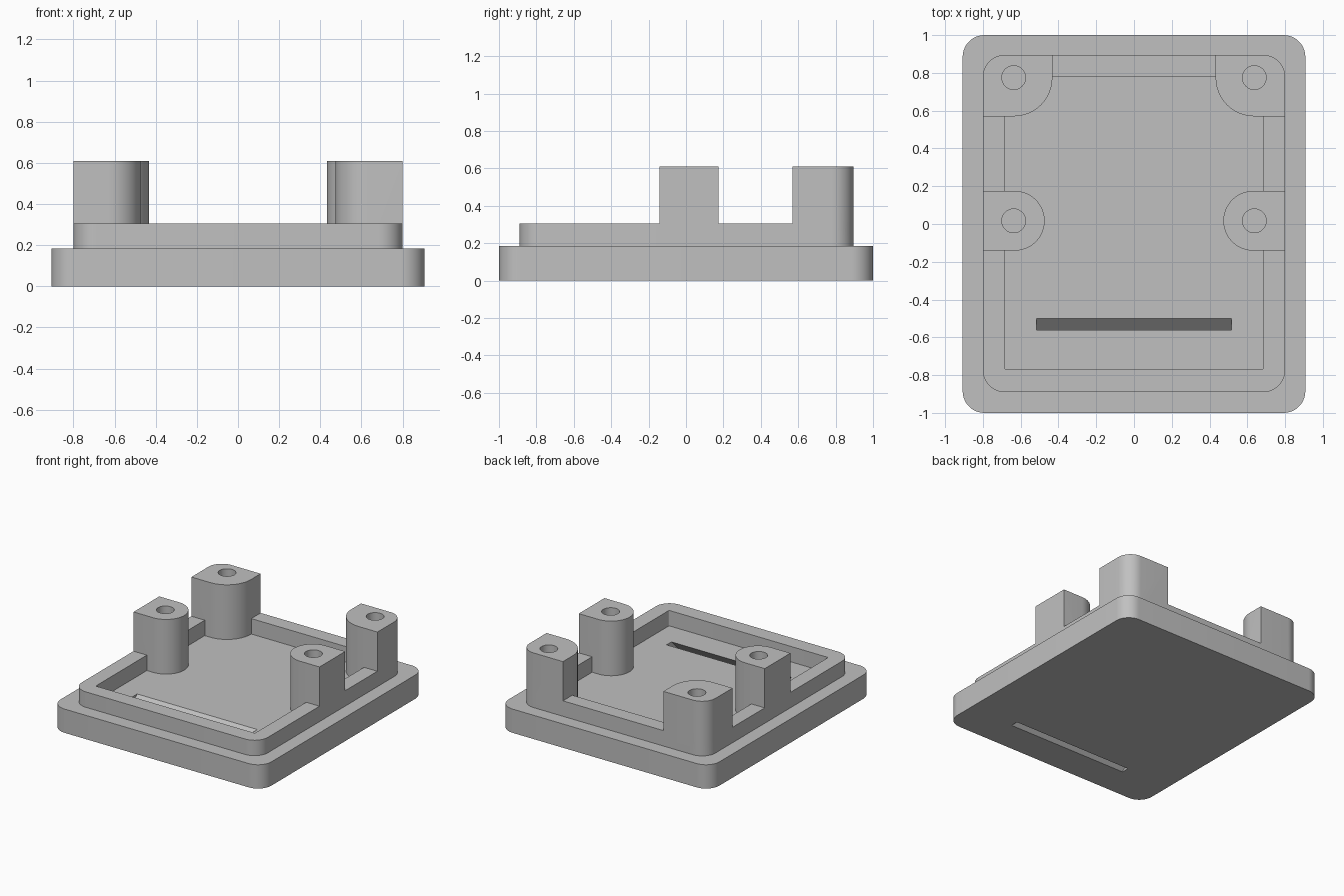
import bpy
import bmesh
import math
from mathutils import Vector

cube = bpy.data.objects.get("Cube")
if cube:
    bpy.data.objects.remove(cube, do_unlink=True)

PLATE_TOP, RIM_TOP, POST_TOP = 0.185, 0.305, 0.61
EMBED = 0.1            # how far down raised parts sink into the plate
CORNER = 0.115         # outer corner radius of plate and rim

grey = bpy.data.materials.new("plain_grey")
grey.use_nodes = True
colour = (0.53, 0.53, 0.53, 1)
grey.diffuse_color = colour
grey.node_tree.nodes["Principled BSDF"].inputs["Base Color"].default_value = colour


def outline(corners, steps=12):
    """Round each right-angled corner (x, y, radius) of a closed profile."""
    points = []
    for i, (x, y, r) in enumerate(corners):
        p = Vector((x, y))
        before = (Vector(corners[i - 1][:2]) - p).normalized()
        after = (Vector(corners[(i + 1) % len(corners)][:2]) - p).normalized()
        centre = p + r * (before + after)
        for k in range(steps + 1 if r else 1):
            t = math.pi / 2 * k / steps
            q = centre - r * (after * math.cos(t) + before * math.sin(t)) if r else p
            q = (round(q.x, 5), round(q.y, 5))
            if q not in points:
                points.append(q)
    return points


def box_outline(x0, x1, y0, y1, radii):
    """Radii go from (x0, y0) counter-clockwise."""
    return outline(list(zip((x0, x1, x1, x0), (y0, y0, y1, y1), radii)))


def prism(name, points, z0, z1, lean=0.0):
    """Extrude a profile upwards, sliding it along y by lean."""
    bm = bmesh.new()
    face = bm.faces.new([bm.verts.new((x, y, z0)) for x, y in points])
    extruded = bmesh.ops.extrude_face_region(bm, geom=[face])["geom"]
    top = [v for v in extruded if isinstance(v, bmesh.types.BMVert)]
    bmesh.ops.translate(bm, verts=top, vec=(0, lean, z1 - z0))
    bmesh.ops.recalc_face_normals(bm, faces=bm.faces)
    mesh = bpy.data.meshes.new(name)
    bm.to_mesh(mesh)
    bm.free()
    mesh.materials.append(grey)
    ob = bpy.data.objects.new(name, mesh)
    bpy.context.collection.objects.link(ob)
    return ob


def combine(body, part, operation):
    mod = body.modifiers.new(operation.lower(), "BOOLEAN")
    mod.operation, mod.solver, mod.object = operation, "EXACT", part
    bpy.context.view_layer.objects.active = body
    bpy.ops.object.modifier_apply(modifier=mod.name)
    bpy.data.objects.remove(part, do_unlink=True)


def circle(cx, cy, r, n=32):
    return [(cx + r * math.cos(2 * math.pi * k / n),
             cy + r * math.sin(2 * math.pi * k / n)) for k in range(n)]


# Base plate
lid = prism("enclosure_lid", box_outline(-0.907, 0.907, -1, 1, [CORNER] * 4), 0, PLATE_TOP)

# Raised rim around an open tray
rim = prism("rim", box_outline(-0.8, 0.8, -0.89, 0.895, [CORNER] * 4), EMBED, RIM_TOP)
tray = prism("tray", box_outline(-0.685, 0.685, -0.77, 0.78, [0.01] * 4), 0, 1)
combine(rim, tray, "DIFFERENCE")
combine(lid, rim, "UNION")

# Screw posts, mirrored left and right: (inner x, y0, y1, radii, hole y)
posts = {
    "corner_post": (0.432, 0.57, 0.895, (0.205, 0, CORNER, 0), 0.775),
    "middle_post": (0.473, -0.141, 0.175, (0.158, 0, 0, 0.158), 0.017),
}
for name, (inner, y0, y1, radii, hole_y) in posts.items():
    for side in (-1, 1):
        profile = box_outline(inner, 0.8, y0, y1, radii)
        post = prism(name, [(side * x, y) for x, y in profile], EMBED, POST_TOP)
        combine(lid, post, "UNION")
        hole = prism("screw_hole", circle(side * 0.637, hole_y, 0.063), PLATE_TOP, 1)
        combine(lid, hole, "DIFFERENCE")

# Slanted slot through the floor
reach = 0.05
top_y0, top_y1 = -0.56, -0.5
shift = PLATE_TOP + reach
slot = prism("slot", box_outline(-0.517, 0.517, top_y0 - shift, top_y1 - shift, [0] * 4),
             -reach, PLATE_TOP + reach, lean=PLATE_TOP + 2 * reach)
combine(lid, slot, "DIFFERENCE")

# Smooth the rounded walls, keep hard edges
bpy.ops.object.select_all(action="DESELECT")
lid.select_set(True)
bpy.context.view_layer.objects.active = lid
bpy.ops.object.shade_smooth_by_angle(angle=math.radians(30))
